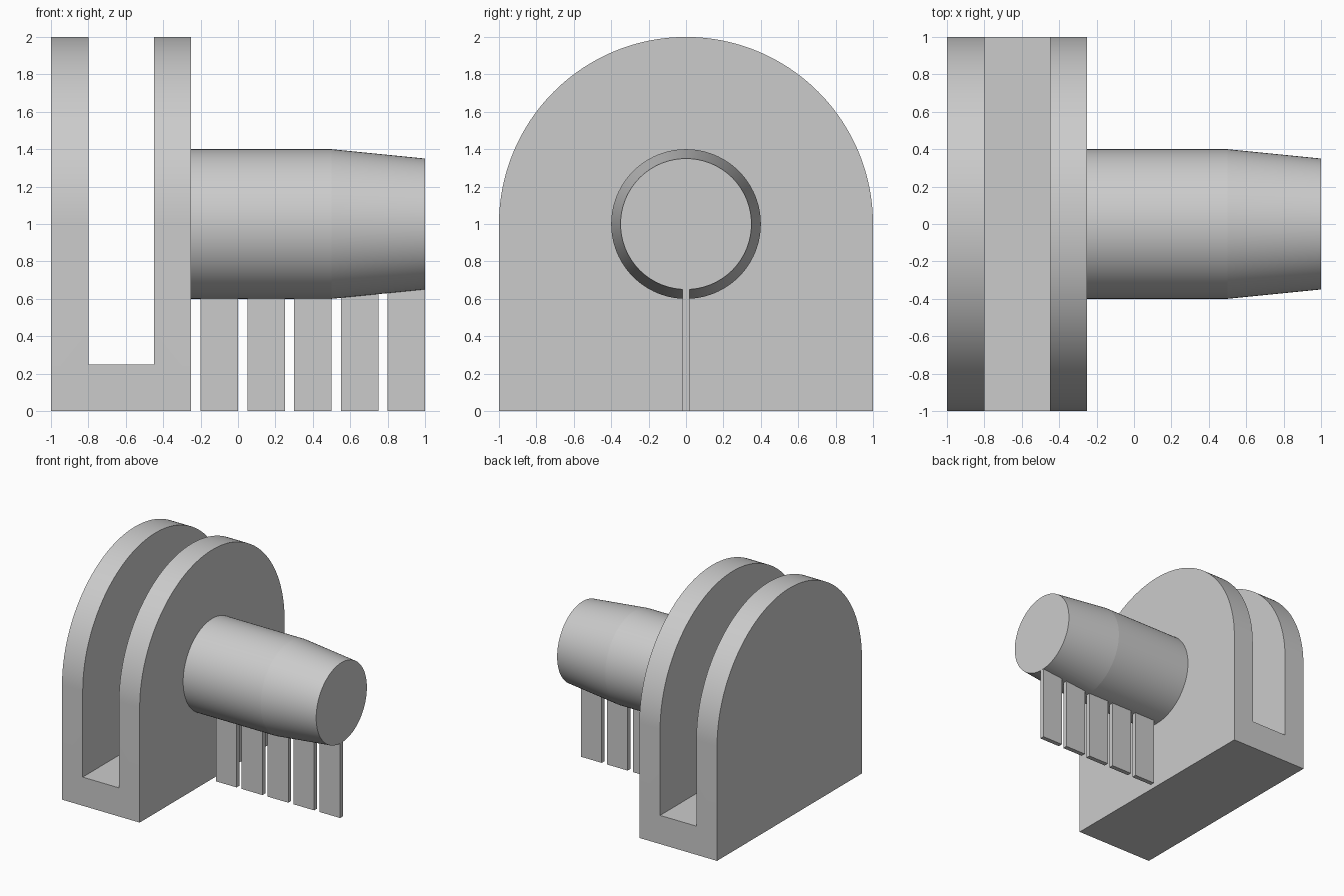
import bpy
import bmesh
from math import cos, sin, pi, radians

cube = bpy.data.objects.get("Cube")
if cube:
    bpy.data.objects.remove(cube, do_unlink=True)

grey = bpy.data.materials.new("plain_grey")
grey.use_nodes = True
grey.diffuse_color = (0.6, 0.6, 0.6, 1)
grey.node_tree.nodes["Principled BSDF"].inputs["Base Color"].default_value = (0.6, 0.6, 0.6, 1)


def finish(name, bm, smooth=False):
    bmesh.ops.recalc_face_normals(bm, faces=bm.faces)
    mesh = bpy.data.meshes.new(name)
    bm.to_mesh(mesh)
    bm.free()
    mesh.materials.append(grey)
    obj = bpy.data.objects.new(name, mesh)
    bpy.context.collection.objects.link(obj)
    if smooth:
        bpy.ops.object.select_all(action="DESELECT")
        obj.select_set(True)
        bpy.context.view_layer.objects.active = obj
        bpy.ops.object.shade_smooth_by_angle(angle=radians(4))
    return obj


def loft(name, rings, smooth=False):
    """Skin matching closed rings and cap both ends."""
    bm = bmesh.new()
    loops = [[bm.verts.new(p) for p in ring] for ring in rings]
    count = len(loops[0])
    for a, b in zip(loops, loops[1:]):
        for i in range(count):
            j = (i + 1) % count
            bm.faces.new((a[i], a[j], b[j], b[i]))
    bm.faces.new(loops[0])
    bm.faces.new(loops[-1])
    return finish(name, bm, smooth)


def box(name, x0, x1, half_y, z0, z1):
    corners = [(-half_y, z0), (half_y, z0), (half_y, z1), (-half_y, z1)]
    return loft(name, [[(x, y, z) for y, z in corners] for x in (x0, x1)])


# Arched upright plates, joined by a low base between them
steps = 96
arch = [(cos(pi * i / steps), 1 + sin(pi * i / steps)) for i in range(steps + 1)]
arch += [(-1, 0), (1, 0)]
block = loft("arched_bracket", [[(x, y, z) for y, z in arch] for x in (-1, -0.25)], True)

# Slot between the two plates
cutter = box("slot_cutter", -0.8, -0.45, 1.2, 0.25, 2.3)
cutter.hide_render = True
cutter.hide_viewport = True
slot = block.modifiers.new("slot", "BOOLEAN")
slot.operation = "DIFFERENCE"
slot.solver = "EXACT"
slot.object = cutter
bpy.context.view_layer.objects.active = block
bpy.ops.object.modifier_apply(modifier=slot.name)
bpy.data.objects.remove(cutter, do_unlink=True)

# Round barrel with a tapered end
sides = 96
barrel = [(-0.25, 0.4), (0.5, 0.4), (1, 0.35)]
loft("tapered_barrel",
     [[(x, r * cos(2 * pi * i / sides), 1 + r * sin(2 * pi * i / sides))
       for i in range(sides)] for x, r in barrel], True)

# Row of thin support fins under the barrel
for i in range(5):
    x = -0.2 + 0.25 * i
    box(f"support_fin_{i + 1}", x, x + 0.2, 0.02, 0, 0.65)
